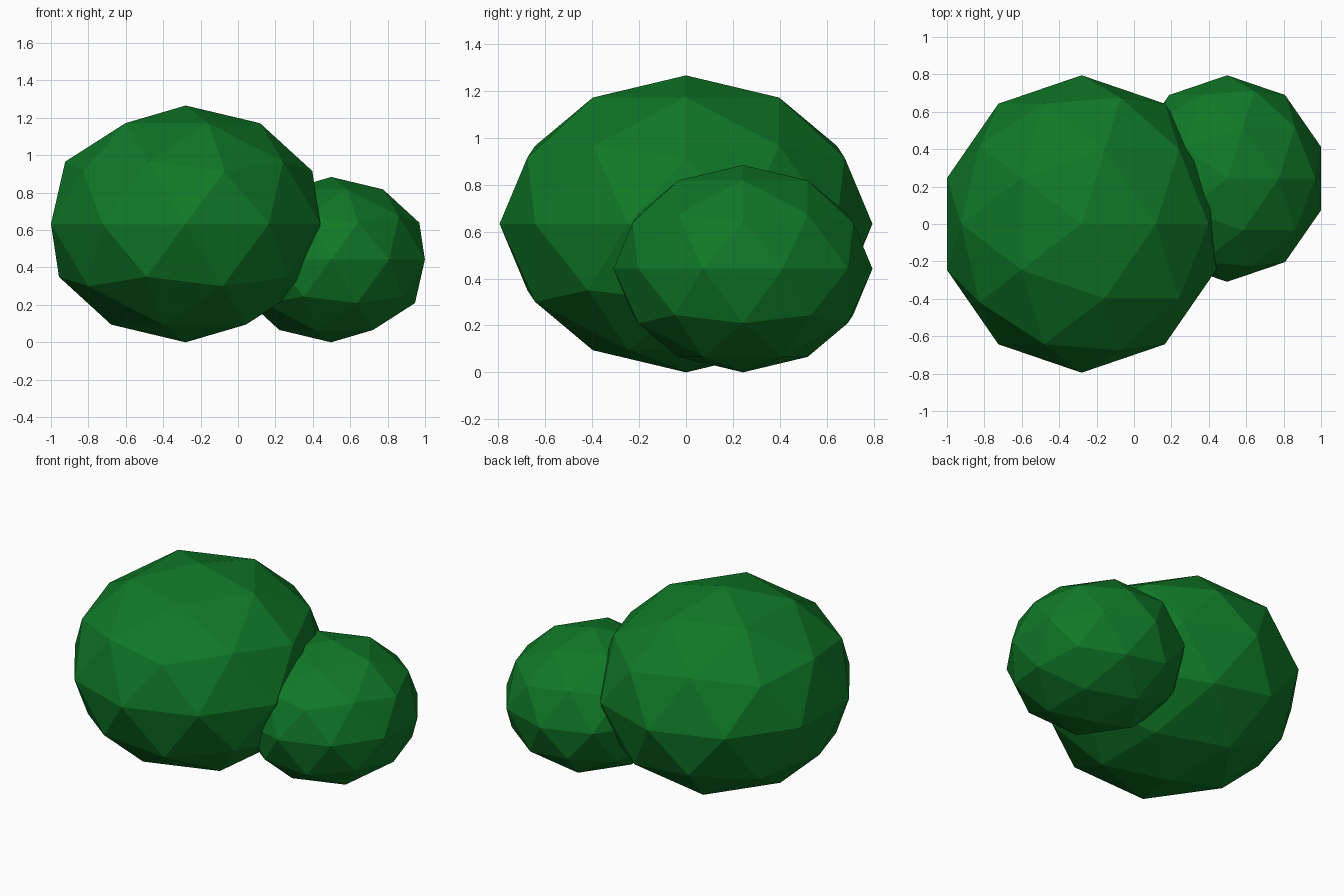
import bpy

if "Cube" in bpy.data.objects:
    bpy.data.objects.remove(bpy.data.objects["Cube"])

# Single leaf colour
leaf = bpy.data.materials.new("leaf_green")
leaf.diffuse_color = (0.005, 0.19, 0.02, 1.0)
leaf.use_nodes = True
leaf.node_tree.nodes["Principled BSDF"].inputs["Base Color"].default_value = leaf.diffuse_color


def leaf_clump(name, centre, radii):
    """Faceted, slightly squashed ball of foliage."""
    bpy.ops.mesh.primitive_ico_sphere_add(subdivisions=2, radius=1, location=centre)
    clump = bpy.context.object
    clump.name = name
    clump.scale = radii
    bpy.ops.object.transform_apply(location=False, rotation=False, scale=True)
    bpy.ops.object.shade_flat()
    clump.data.materials.append(leaf)
    return clump


# Main bush and the smaller one growing out of its back right side
leaf_clump("large_bush", (-0.28, 0.0, 0.633), (0.757, 0.795, 0.633))
leaf_clump("small_bush", (0.498, 0.243, 0.442), (0.527, 0.552, 0.442))
